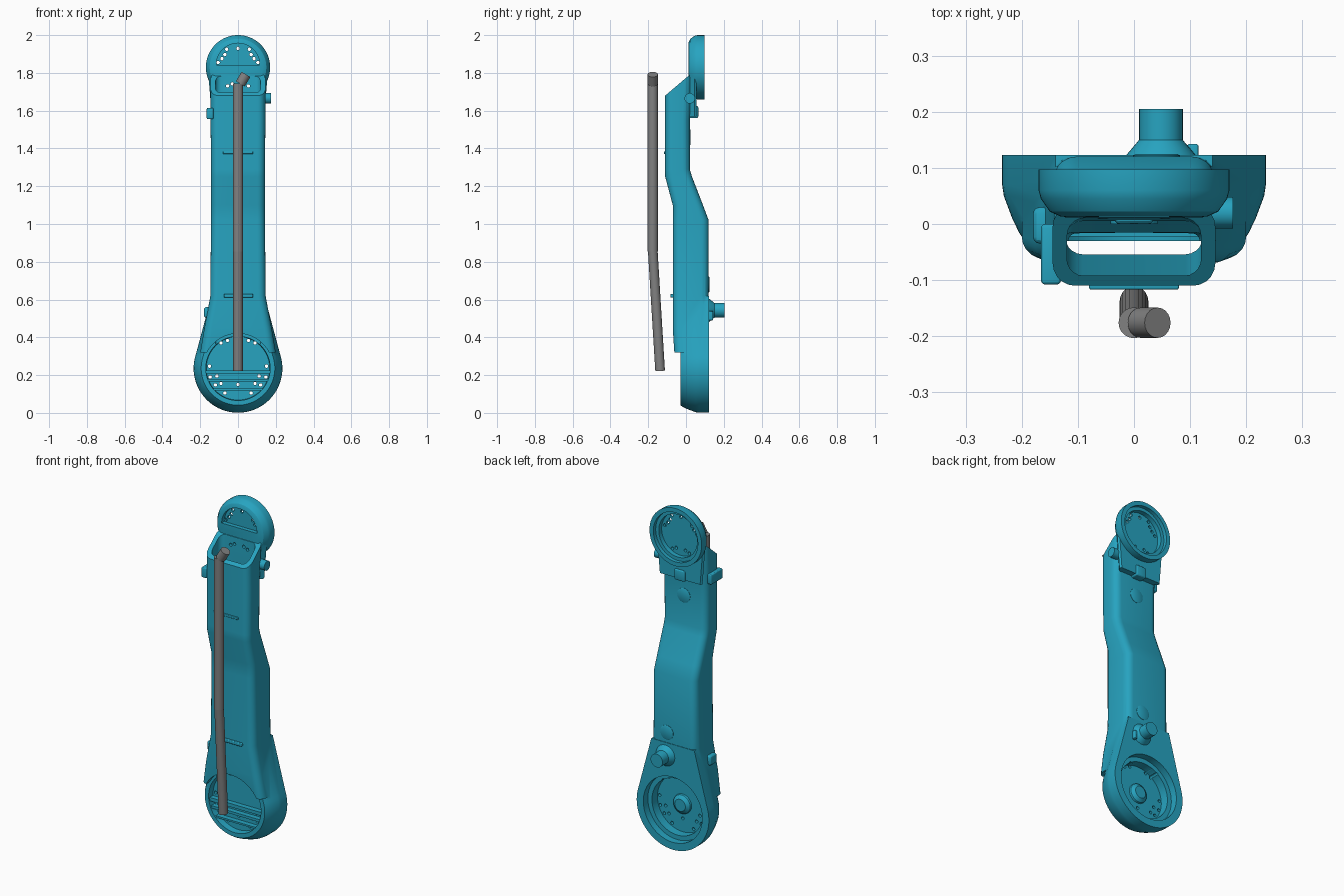
import bpy, bmesh, math
from mathutils import Vector

if "Cube" in bpy.data.objects:
    bpy.data.objects.remove(bpy.data.objects["Cube"])


def material(name, color):
    m = bpy.data.materials.new(name)
    m.diffuse_color = (*color, 1)
    m.use_nodes = True
    m.node_tree.nodes["Principled BSDF"].inputs["Base Color"].default_value = m.diffuse_color
    return m


BLUE = material("blue_paint", (0.02, 0.37, 0.53))
DARK = material("dark_rubber", (0.22, 0.22, 0.22))


def loft(name, rings, mat=BLUE):
    """Skin a list of equal-length closed rings and cap both ends."""
    bm = bmesh.new()
    vs = [[bm.verts.new(p) for p in r] for r in rings]
    n = len(vs[0])
    for a, b in zip(vs, vs[1:]):
        for i in range(n):
            bm.faces.new((a[i], a[(i + 1) % n], b[(i + 1) % n], b[i]))
    bm.faces.new(vs[0])
    bm.faces.new(vs[-1])
    bmesh.ops.recalc_face_normals(bm, faces=bm.faces)
    me = bpy.data.meshes.new(name)
    bm.to_mesh(me)
    bm.free()
    me.materials.append(mat)
    ob = bpy.data.objects.new(name, me)
    bpy.context.collection.objects.link(ob)
    return ob


def disc(name, x, z, steps, n=64):
    """Turned part around a y axis; steps are (y, radius)."""
    return loft(name, [[(x + r * math.cos(2 * math.pi * i / n), y, z + r * math.sin(2 * math.pi * i / n))
                        for i in range(n)] for y, r in steps])


def rod(name, a, b, r, mat, n=20):
    a, b = Vector(a), Vector(b)
    q = (b - a).to_track_quat('Z', 'Y')
    ring = [q @ Vector((r * math.cos(2 * math.pi * i / n), r * math.sin(2 * math.pi * i / n), 0)) for i in range(n)]
    return loft(name, [[p + c for p in ring] for c in (a, b)], mat)


def box(name, x, y, z, bevel=0.0):
    ob = loft(name, [[(x[0], y[0], k), (x[1], y[0], k), (x[1], y[1], k), (x[0], y[1], k)] for k in z])
    if bevel:
        m = ob.modifiers.new("bevel", 'BEVEL')
        m.width, m.segments = bevel, 3
        apply(ob, m)
    return ob


def apply(ob, mod):
    bpy.context.view_layer.objects.active = ob
    bpy.ops.object.modifier_apply(modifier=mod.name)


def combine(ob, others, op):
    for o in others:
        m = ob.modifiers.new("bool", 'BOOLEAN')
        m.operation, m.object, m.solver = op, o, 'EXACT'
        apply(ob, m)
        bpy.data.objects.remove(o)


def section(z, w, yf, yb, r, slope=0.0):
    """Rounded rectangle; slope tilts the section towards the back."""
    pts = []
    for cx, cy, a0 in ((w - r, yb - r, 0), (r - w, yb - r, 90), (r - w, yf + r, 180), (w - r, yf + r, 270)):
        for k in range(6):
            a = math.radians(a0 + 18 * k)
            y = cy + r * math.sin(a)
            pts.append((cx + r * math.cos(a), y, z + slope * (y - yf)))
    return pts


def neck(name, zc, r, zt, wt, steps, up):
    """Round end blending to a straight neck at zt; steps are (y, inset)."""
    rings = []
    for y, d in steps:
        a0 = math.radians(18)
        ring = [((r - d) * math.cos(a), y, zc - up * (r - d) * math.sin(a))
                for a in [-a0 + (math.pi + 2 * a0) * i / 48 for i in range(49)]]
        rings.append(ring + [(d - wt, y, zt), (wt - d, y, zt)])
    return loft(name, rings)


# Hollow arm outer skin
arm = loft("arm_link", [
    section(0.32, 0.20, -0.062, 0.10, 0.04), section(0.45, 0.178, -0.07, 0.115, 0.04),
    section(0.62, 0.146, -0.07, 0.12, 0.04), section(1.02, 0.143, -0.07, 0.12, 0.04),
    section(1.10, 0.143, -0.07, 0.09, 0.04), section(1.25, 0.143, -0.11, 0.032, 0.04),
    section(1.29, 0.143, -0.11, 0.02, 0.04), section(1.55, 0.145, -0.11, 0.02, 0.04),
    section(1.68, 0.145, -0.11, 0.035, 0.04, 0.85)])
# Clear the front of the lower joint before adding it
combine(arm, [disc("lower_clear", 0, 0.235, [(-0.3, 0.185), (-0.015, 0.185)])], 'DIFFERENCE')

# Round joint ends, with their necks
LOW, TOP = 0.236, 1.83
combine(arm, [
    neck("lower_joint", LOW, 0.235, 0.62, 0.14,
         [(-0.03, 0.04), (-0.015, 0.03), (0.01, 0.018), (0.05, 0.003), (0.07, 0), (0.123, 0)], 1),
    neck("upper_neck", TOP, 0.168, 1.57, 0.143,
         [(-0.005 + 0.017, 0.045), (0.022, 0.022), (0.045, 0.004), (0.056, 0.012)], -1),
    disc("upper_joint", 0, TOP, [(0.013, 0.13), (0.022, 0.15), (0.045, 0.166), (0.06, 0.17), (0.097, 0.17)])], 'UNION')

# Inner duct, open at the sloped top and above the lower joint face
combine(arm, [
    loft("duct", [
        section(0.30, 0.11, -0.055, -0.019, 0.015), section(0.42, 0.125, -0.055, -0.015, 0.015),
        section(0.55, 0.125, -0.055, 0.09, 0.03), section(1.02, 0.122, -0.054, 0.104, 0.03),
        section(1.10, 0.122, -0.054, 0.075, 0.03), section(1.26, 0.122, -0.092, 0.014, 0.03),
        section(1.55, 0.122, -0.092, 0.005, 0.03), section(1.84, 0.118, -0.092, 0.012, 0.03)]),
    # Stepped bearing seats at the back
    disc("lower_seat", 0, LOW, [(0.03, 0.165), (0.081, 0.165), (0.081, 0.192), (0.2, 0.192)]),
    disc("upper_seat", 0, TOP, [(0.048, 0.125), (0.075, 0.125), (0.075, 0.145), (0.2, 0.145)]),
    # Front pockets
    disc("lower_pocket", 0, LOW, [(-0.1, 0.175), (0.008, 0.168)])], 'DIFFERENCE')
half = [(0.115 * math.cos(math.pi * i / 24), 1.842 + 0.115 * math.sin(math.pi * i / 24)) for i in range(25)]
combine(arm, [loft("upper_pocket", [[(x, y, z) for x, z in half] for y in (-0.1, 0.036)])], 'DIFFERENCE')

# Ledges across the lower joint, and hub in its seat
combine(arm, [
    box("ledge_upper", (-0.172, 0.172), (-0.022, 0.02), (0.205, 0.225)),
    box("ledge_lower", (-0.165, 0.165), (-0.022, 0.02), (0.165, 0.18)),
    box("ledge_bottom", (-0.13, 0.13), (-0.022, 0.02), (0.118, 0.128)),
    disc("hub", 0, LOW, [(0.02, 0.06), (0.04, 0.055), (0.055, 0.035)], 32)], 'UNION')

# Bolt holes
sides = [(0.055, 0.383), (0.09, 0.37), (0.151, 0.247), (0.147, 0.19), (0.112, 0.195), (0.09, 0.155),
         (0.12, 0.148), (0.07, 0.105),
         (0.06, 1.925), (0.07, 1.897), (0.085, 1.875), (0.105, 1.855), (0.03, 1.742), (0.055, 1.731)]
holes = [(s * x, z) for x, z in sides for s in (-1, 1)] + [(0, 0.15), (0, 1.93)]
combine(arm, [disc("bolt_hole", x, z, [(-0.1, 0.009), (0.11, 0.009)], 12) for x, z in holes], 'DIFFERENCE')

# Small fittings on the skin
box("front_rib_upper", (-0.08, 0.08), (-0.117, -0.10), (1.37, 1.385), 0.004)
box("front_rib_lower", (-0.075, 0.08), (-0.083, -0.06), (0.61, 0.63), 0.006)
box("side_lug_upper_left", (-0.166, -0.13), (-0.108, 0.0), (1.555, 1.615), 0.008)
box("side_lug_lower_left", (-0.18, -0.14), (-0.035, 0.03), (0.503, 0.56), 0.012)
rod("side_lug_upper_right", (0.13, 0.02, 1.665), (0.176, 0.02, 1.665), 0.028, BLUE)
box("back_bracket", (-0.035, 0.035), (0.0, 0.065), (1.56, 1.625), 0.01)
disc("back_cap_upper", 0, 1.46, [(0.0, 0.042), (0.022, 0.042), (0.025, 0.036)], 32)
disc("back_cap_lower", 0.04, 0.68, [(0.1, 0.042), (0.122, 0.042), (0.125, 0.036)], 32)
disc("back_boss", 0.048, 0.543, [(0.10, 0.075), (0.125, 0.06), (0.145, 0.043), (0.15, 0.039), (0.205, 0.039)], 32)
box("back_tab", (0.095, 0.115), (0.1, 0.143), (0.49, 0.54), 0.005)

# Cable hose in three straight runs
rod("hose_lower", (0, -0.137, 0.222), (0, -0.176, 0.86), 0.0255, DARK)
rod("hose_upper", (0, -0.176, 0.855), (0, -0.176, 1.745), 0.0275, DARK)
rod("hose_tip", (0.012, -0.176, 1.742), (0.042, -0.176, 1.792), 0.027, DARK)

for ob in bpy.data.objects:
    bpy.ops.object.select_all(action='DESELECT')
    ob.select_set(True)
    bpy.context.view_layer.objects.active = ob
    bpy.ops.object.shade_smooth_by_angle(angle=math.radians(28))
